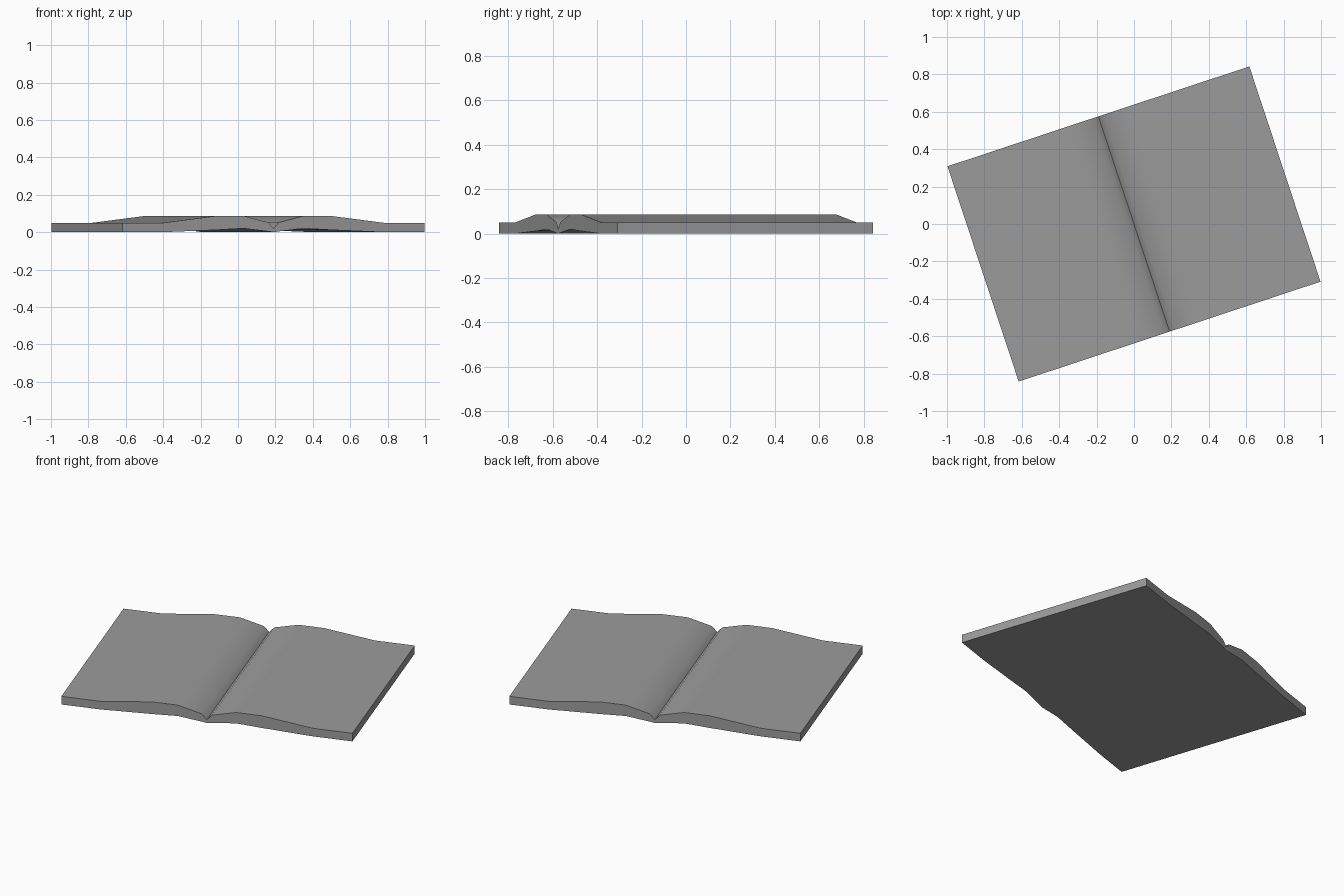
import bpy, bmesh, math
from mathutils import Matrix

cube = bpy.data.objects.get("Cube")
if cube:
    bpy.data.objects.remove(cube)

# Paper colour
paper = bpy.data.materials.new("grey paper")
colour = (0.33, 0.33, 0.33, 1)
paper.diffuse_color = colour
paper.use_nodes = True
paper.node_tree.nodes["Principled BSDF"].inputs["Base Color"].default_value = colour

# Half section of the open book: distance from gutter, underside, top
HALF = [(0.0, 0.0, 0.02), (0.03, 0.004, 0.052), (0.17, 0.02, 0.087),
        (0.32, 0.012, 0.087), (0.62, 0.0, 0.05), (0.85, 0.0, 0.05)]
DEPTH = 0.606
TURN = math.radians(18.3)

# Mirror the half section, then sweep it along the spine
section = [(-u, b, t) for u, b, t in reversed(HALF[1:])] + HALF
bm = bmesh.new()


def row(y, k):
    return [bm.verts.new((s[0], y, s[k])) for s in section]


fb, ft = row(-DEPTH, 1), row(-DEPTH, 2)
bb, bt = row(DEPTH, 1), row(DEPTH, 2)
for i in range(len(section) - 1):
    j = i + 1
    bm.faces.new((ft[i], ft[j], bt[j], bt[i]))      # page surface
    bm.faces.new((fb[j], fb[i], bb[i], bb[j]))      # underside
    bm.faces.new((fb[i], fb[j], ft[j], ft[i]))      # front page edges
    bm.faces.new((bb[j], bb[i], bt[i], bt[j]))      # back page edges
for i in (0, -1):                                   # outer page edges
    bm.faces.new((fb[i], ft[i], bt[i], bb[i]))
bmesh.ops.recalc_face_normals(bm, faces=bm.faces)
bmesh.ops.transform(bm, matrix=Matrix.Rotation(TURN, 4, "Z"), verts=bm.verts)

mesh = bpy.data.meshes.new("open_book")
bm.to_mesh(mesh)
bm.free()
mesh.materials.append(paper)
book = bpy.data.objects.new("open_book", mesh)
bpy.context.collection.objects.link(book)

# Soft pages, sharp borders and gutter
bpy.context.view_layer.objects.active = book
book.select_set(True)
bpy.ops.object.shade_smooth_by_angle(angle=math.radians(40))
